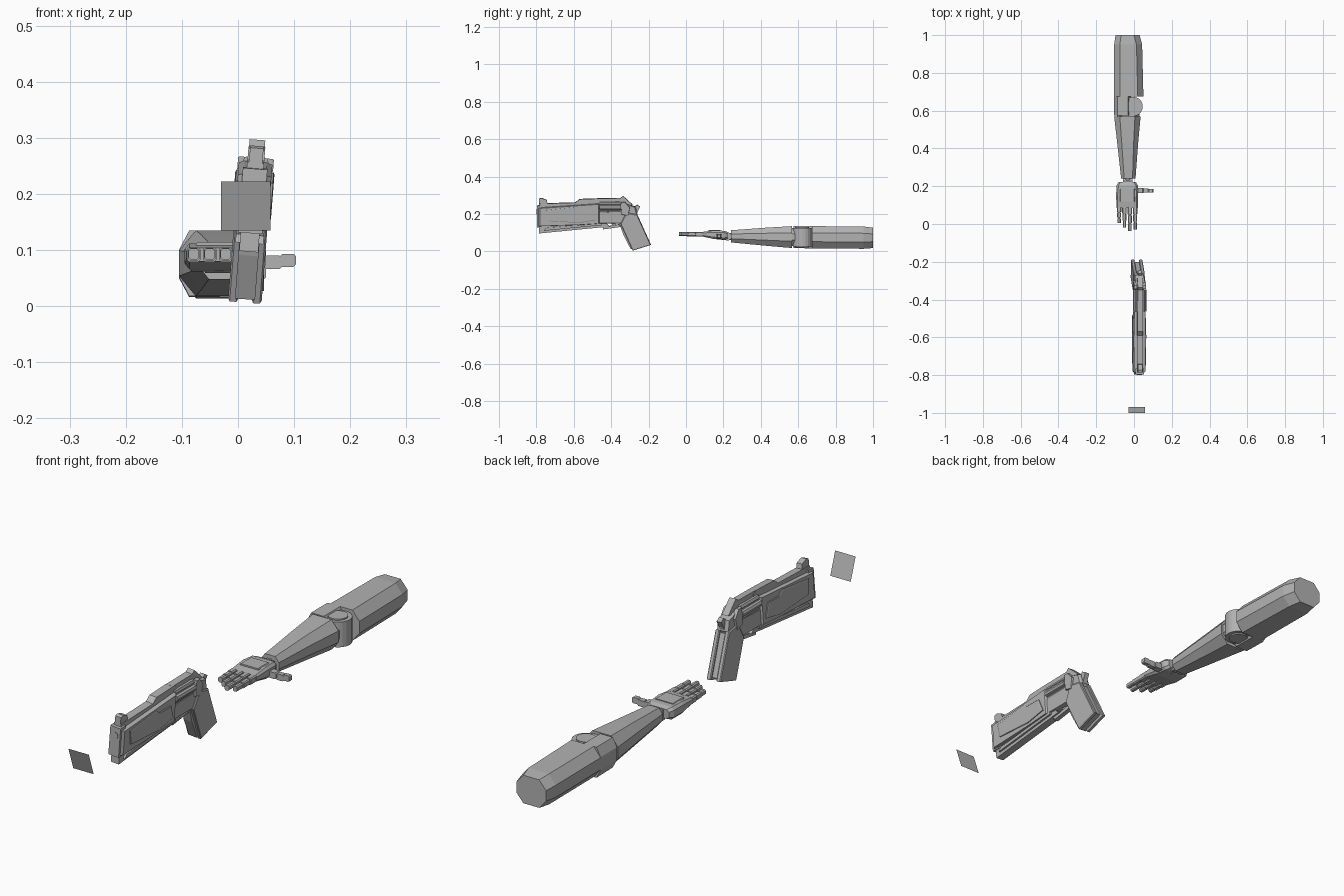
import bpy, bmesh, math
from mathutils import Matrix, Vector

grey = bpy.data.materials.new("mid grey")
grey.diffuse_color = (0.45, 0.45, 0.45, 1)


def finish(name, bm):
    bmesh.ops.recalc_face_normals(bm, faces=bm.faces)
    me = bpy.data.meshes.new(name)
    bm.to_mesh(me)
    bm.free()
    me.materials.append(grey)
    ob = bpy.data.objects.new(name, me)
    bpy.context.collection.objects.link(ob)
    return ob


def loft(name, rings):
    """Skin a list of equal-length point rings and cap both ends."""
    bm = bmesh.new()
    vs = [[bm.verts.new(p) for p in r] for r in rings]
    n = len(vs[0])
    for a, b in zip(vs, vs[1:]):
        for i in range(n):
            j = (i + 1) % n
            bm.faces.new((a[i], a[j], b[j], b[i]))
    bm.faces.new(vs[0])
    bm.faces.new(vs[-1])
    return finish(name, bm)


def octagon(y, x0, x1, z0, z1, cx, cz):
    """Chamfered rectangle across the y axis."""
    return [(x0 + cx, y, z0), (x1 - cx, y, z0), (x1, y, z0 + cz), (x1, y, z1 - cz),
            (x1 - cx, y, z1), (x0 + cx, y, z1), (x0, y, z1 - cz), (x0, y, z0 + cz)]


def tube(name, sections):
    return loft(name, [octagon(*s) for s in sections])


def box(name, x0, x1, y0, y1, z0, z1, c=0.003):
    return tube(name, [(y0, x0, x1, z0, z1, c, c), (y1, x0, x1, z0, z1, c, c)])


def rod(name, centre, axis, r, length, sides):
    bm = bmesh.new()
    bmesh.ops.create_cone(bm, cap_ends=True, segments=sides, radius1=r, radius2=r, depth=length)
    rot = Vector((0, 0, 1)).rotation_difference(Vector(axis)).to_matrix().to_4x4()
    bm.transform(Matrix.Translation(centre) @ rot)
    return finish(name, bm)


# ---------------- Revolver (rolled slightly to the right) ----------------
GX = 0.024
gun = []


def slab(name, profile, half, inset=0.0, x=0.0):
    """Side profile (y, z) extruded across x, outer faces shrunk by inset."""
    cy = sum(p[0] for p in profile) / len(profile)
    cz = sum(p[1] for p in profile) / len(profile)

    def ring(dx, k):
        return [(GX + x + dx, cy + (y - cy) * k, cz + (z - cz) * k) for y, z in profile]
    if inset:
        rings = [ring(-half, 1 - inset), ring(-half * 0.65, 1), ring(half * 0.65, 1), ring(half, 1 - inset)]
    else:
        rings = [ring(-half, 1), ring(half, 1)]
    gun.append(loft(name, rings))


slab("barrel_shroud", [(-0.79, 0.135), (-0.79, 0.235), (-0.46, 0.258), (-0.46, 0.15), (-0.56, 0.143)], 0.030, 0.05)
slab("top_rib", [(-0.785, 0.235), (-0.785, 0.256), (-0.59, 0.262), (-0.57, 0.28), (-0.46, 0.284),
                 (-0.44, 0.274), (-0.44, 0.25)], 0.015)
slab("muzzle_cap", [(-0.797, 0.13), (-0.797, 0.245), (-0.765, 0.247), (-0.765, 0.13)], 0.022)
slab("front_sight", [(-0.785, 0.25), (-0.785, 0.282), (-0.772, 0.286), (-0.745, 0.276), (-0.74, 0.25)], 0.012)
slab("underlug", [(-0.785, 0.097), (-0.785, 0.14), (-0.44, 0.165), (-0.41, 0.135), (-0.47, 0.128)], 0.017)
slab("underlug_rail", [(-0.76, 0.112), (-0.75, 0.127), (-0.45, 0.152), (-0.45, 0.142)], 0.025)
slab("frame", [(-0.47, 0.15), (-0.47, 0.21), (-0.35, 0.215), (-0.335, 0.26), (-0.27, 0.24), (-0.26, 0.2),
               (-0.30, 0.15), (-0.36, 0.15)], 0.024, 0.06)
slab("top_strap", [(-0.47, 0.262), (-0.47, 0.284), (-0.35, 0.286), (-0.337, 0.297), (-0.32, 0.282),
                   (-0.285, 0.25), (-0.33, 0.24), (-0.36, 0.268)], 0.014)
slab("hammer", [(-0.30, 0.22), (-0.28, 0.235), (-0.262, 0.25), (-0.245, 0.24), (-0.258, 0.215), (-0.265, 0.19)], 0.010)
slab("grip_spine", [(-0.36, 0.16), (-0.335, 0.09), (-0.295, 0.012), (-0.20, 0.042), (-0.265, 0.19), (-0.28, 0.215),
                    (-0.33, 0.21)], 0.018)
for s in (-1, 1):
    slab("grip_scale", [(-0.35, 0.15), (-0.285, 0.006), (-0.188, 0.036), (-0.262, 0.2), (-0.32, 0.21)],
         0.009, 0.05, s * 0.021)
    slab("barrel_side_panel", [(-0.74, 0.165), (-0.75, 0.222), (-0.59, 0.24), (-0.57, 0.225), (-0.50, 0.225),
                               (-0.48, 0.17), (-0.57, 0.155)], 0.004, 0.06, s * 0.031)
    slab("recoil_shield", [(-0.345, 0.2), (-0.345, 0.265), (-0.325, 0.265), (-0.30, 0.235), (-0.31, 0.19)],
         0.008, 0.05, s * 0.024)
# drum with raised chamber walls
gun.append(rod("drum", (GX, -0.405, 0.236), (0, 1, 0), 0.027, 0.11, 12))
for i in range(6):
    a = math.radians(60 * i)
    gun.append(rod("drum_chamber", (GX + 0.022 * math.cos(a), -0.405, 0.236 + 0.022 * math.sin(a)),
                   (0, 1, 0), 0.013, 0.115, 8))
gun.append(rod("bore", (GX, -0.79, 0.212), (0, 1, 0), 0.014, 0.018, 8))
# trigger and its guard
slab("guard_front", [(-0.455, 0.13), (-0.445, 0.155), (-0.425, 0.155), (-0.43, 0.125)], 0.010)
slab("guard_bottom", [(-0.445, 0.118), (-0.445, 0.13), (-0.36, 0.145), (-0.345, 0.132)], 0.010)
slab("trigger", [(-0.40, 0.155), (-0.39, 0.13), (-0.383, 0.13), (-0.375, 0.155)], 0.005)

pivot = Matrix.Translation((GX, 0, 0.16))
roll = pivot @ Matrix.Rotation(math.radians(4.5), 4, 'Y') @ pivot.inverted()
for ob in gun:
    ob.data.transform(roll)

# ---------------- Tilted flash plate in front of the muzzle ----------------
bm = bmesh.new()
bm.faces.new([bm.verts.new(p) for p in ((-0.03, -0.97, 0.135), (0.058, -0.97, 0.135),
                                        (0.058, -1.0, 0.222), (-0.03, -1.0, 0.222))])
finish("flash_plate", bm)

# ---------------- Arm ----------------
tube("upper_arm", [(0.675, -0.105, 0.050, 0.016, 0.135, 0.03, 0.036),
                   (0.95, -0.105, 0.043, 0.014, 0.133, 0.03, 0.036),
                   (1.0, -0.098, 0.030, 0.018, 0.127, 0.03, 0.034)])
tube("elbow_bracket", [(0.574, -0.105, -0.015, 0.018, 0.135, 0.018, 0.034),
                       (0.675, -0.105, -0.015, 0.016, 0.135, 0.018, 0.034)])
rod("elbow_joint", (-0.005, 0.622, 0.076), (0, 0, 1), 0.051, 0.098, 20)
rod("elbow_cap", (-0.005, 0.622, 0.076), (0, 0, 1), 0.036, 0.108, 20)
tube("forearm", [(0.24, -0.068, 0.008, 0.048, 0.113, 0.016, 0.02),
                 (0.43, -0.089, 0.022, 0.030, 0.127, 0.024, 0.03),
                 (0.568, -0.105, 0.035, 0.018, 0.135, 0.03, 0.036)])
tube("forearm_end", [(0.56, -0.09, 0.028, 0.03, 0.125, 0.025, 0.03),
                     (0.60, -0.09, 0.028, 0.03, 0.122, 0.025, 0.03)])

# ---------------- Hand ----------------
rod("wrist_ball", (-0.034, 0.222, 0.08), (1, 0, 0), 0.022, 0.05, 10)
box("wrist_pin", -0.045, -0.022, 0.19, 0.26, 0.062, 0.098)
tube("palm", [(0.085, -0.092, 0.020, 0.080, 0.104, 0.006, 0.006),
              (0.15, -0.095, 0.022, 0.066, 0.112, 0.008, 0.010),
              (0.205, -0.092, 0.020, 0.062, 0.110, 0.010, 0.010),
              (0.222, -0.082, 0.010, 0.068, 0.104, 0.010, 0.008)])
box("back_of_hand_plate", -0.075, 0.004, 0.12, 0.185, 0.105, 0.114)
for i, tip in enumerate((0.0, -0.022, -0.042, -0.032)):
    x = -0.079 + 0.0285 * i
    root = 0.09
    step = (root - tip) / 3
    for k in range(3):
        w = 0.012 - 0.0015 * k
        y1 = root - k * step
        box("finger_segment", x - w, x + w, y1 - step + 0.004, y1, 0.079 + 0.002 * k, 0.105 - 0.001 * k, 0.004)
    box("finger_core", x - 0.006, x + 0.006, tip + 0.01, root + 0.01, 0.085, 0.099)
box("thumb_base", 0.01, 0.05, 0.163, 0.190, 0.068, 0.092, 0.005)
box("thumb_middle", 0.047, 0.078, 0.167, 0.187, 0.066, 0.090, 0.004)
box("thumb_tip", 0.075, 0.103, 0.168, 0.185, 0.070, 0.093, 0.004)
